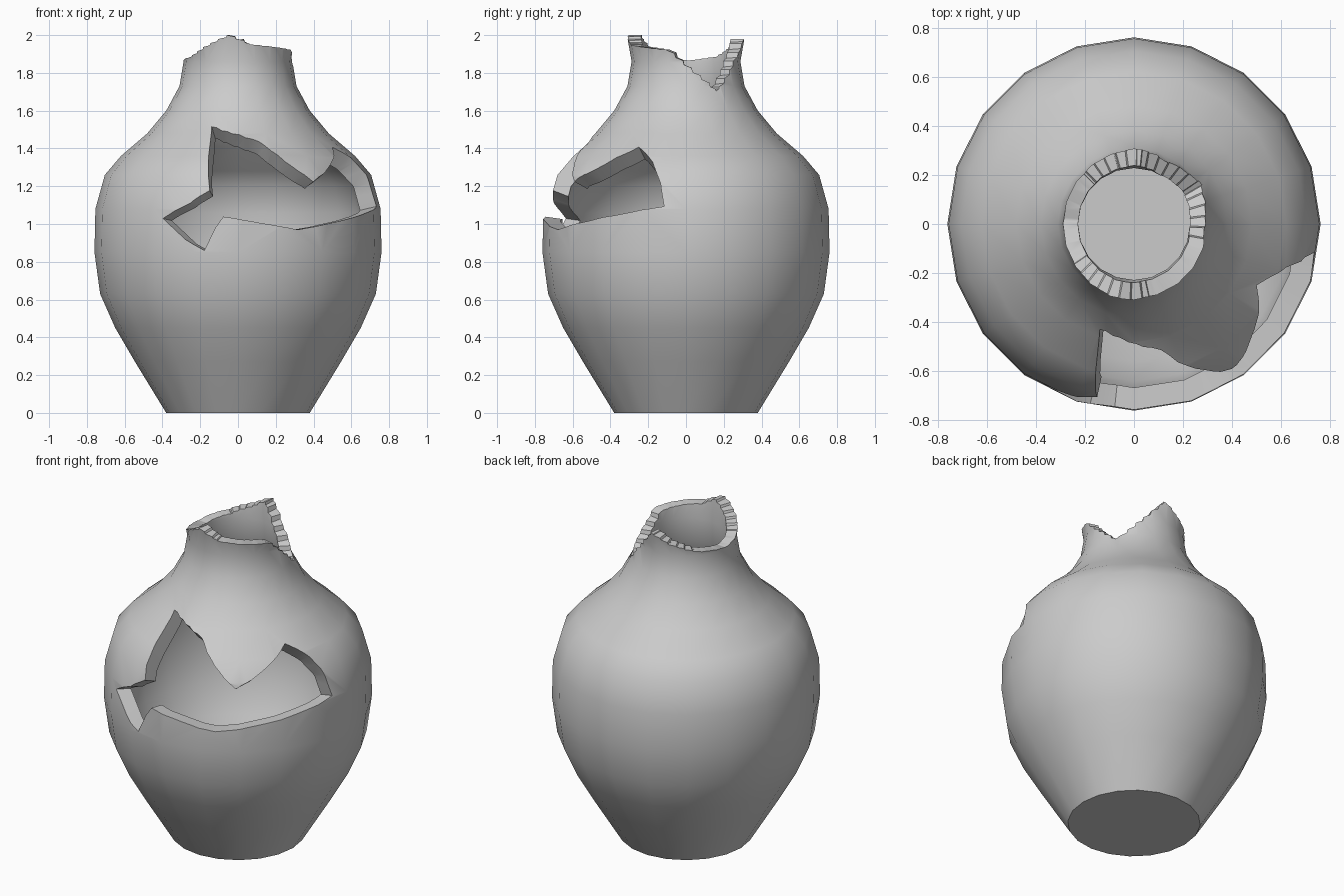
import bpy, bmesh
from math import sin, cos, radians, pi

if "Cube" in bpy.data.objects:
    bpy.data.objects.remove(bpy.data.objects["Cube"])

# Wall profiles as (radius, height)
OUTER = [(0.38, 0), (0.545, 0.27), (0.65, 0.45), (0.73, 0.63), (0.76, 0.85), (0.755, 1.08),
         (0.705, 1.26), (0.62, 1.36), (0.48, 1.48), (0.38, 1.6), (0.31, 1.73), (0.288, 1.86), (0.318, 2.03)]
INNER = [(0.244, 2.03), (0.228, 1.86), (0.24, 1.71), (0.31, 1.55), (0.42, 1.41), (0.56, 1.28),
         (0.63, 1.2), (0.665, 1.06), (0.67, 0.86), (0.64, 0.65), (0.56, 0.48), (0.455, 0.3), (0.33, 0.09)]


def lerp_table(table, t):
    for (a, b), (c, d) in zip(table, table[1:]):
        if a <= t <= c:
            return b + (d - b) * (t - a) / (c - a)
    return table[-1][1]


def polar(deg, r, z):
    # angle 0 faces front, positive turns to the right
    a = radians(deg)
    return (r * sin(a), -r * cos(a), z)


def finish(bm, name):
    bmesh.ops.triangulate(bm, faces=[f for f in bm.faces if len(f.verts) > 4])
    bmesh.ops.recalc_face_normals(bm, faces=bm.faces)
    me = bpy.data.meshes.new(name)
    bm.to_mesh(me)
    bm.free()
    ob = bpy.data.objects.new(name, me)
    bpy.context.collection.objects.link(ob)
    return ob


def bridge(bm, a, b):
    n = len(a)
    for i in range(n):
        j = (i + 1) % n
        q = (a[i], a[j], b[j], b[i])
        bm.faces.new(q[:3])
        bm.faces.new((q[0], q[2], q[3]))


# Hollow vase body, 20 sides
SIDES = 20
bm = bmesh.new()
rings = [[bm.verts.new(polar(360 * i / SIDES, r, z)) for i in range(SIDES)] for r, z in OUTER + INNER]
for a, b in zip(rings, rings[1:]):
    for i in range(SIDES):
        j = (i + 1) % SIDES
        bm.faces.new((a[i], a[j], b[j], b[i]))
bm.faces.new(rings[0])
bm.faces.new(rings[-1])
vase = finish(bm, "broken_vase")

# Cutter for the jagged hole: (angle, height) outline pushed along the wall normal
HOLE = [(-18, 1.515), (12, 1.44), (34, 1.225), (63.5, 1.41), (74, 1.33), (79, 1.22), (81, 1.095),
        (25, 0.97), (-6, 1.04), (-13.7, 0.86), (-32, 1.03), (-20, 1.11), (-12, 1.18)]
radius_at = [(z, r) for r, z in OUTER]
outline = []
for (a, z), (c, w) in zip(HOLE, HOLE[1:] + HOLE[:1]):
    steps = 4 if abs(c - a) > 20 else 1
    outline += [(a + (c - a) * k / steps, z + (w - z) * k / steps) for k in range(steps)]


def offset_ring(bm, d):
    ring = []
    for a, z in outline:
        tilt = radians(45) * min(1, max(0, (z - 0.95) / 0.5))
        ring.append(bm.verts.new(polar(a, lerp_table(radius_at, z) + d * cos(tilt), z + d * sin(tilt))))
    return ring


bm = bmesh.new()
deep, far = offset_ring(bm, -0.22), offset_ring(bm, 0.85)
bridge(bm, deep, far)
bm.faces.new(deep)
bm.faces.new(far)
hole_cutter = finish(bm, "hole_cutter")

# Cutter for the broken rim: (angle, height) of the remaining neck
RIM = [(-11, 2.0), (12, 1.95), (42, 1.935), (70, 1.92), (120, 1.705), (174, 1.98), (195, 1.93),
       (225, 1.885), (265, 1.865), (300, 1.885), (349, 2.0)]
angles = sorted({a for a, _ in RIM[:-1]} | set(range(-2, 345, 9)))
bm = bmesh.new()
inner = [bm.verts.new(polar(a, 0.06, lerp_table(RIM, a))) for a in angles]
outer = [bm.verts.new(polar(a, 0.6, lerp_table(RIM, a))) for a in angles]
top = [bm.verts.new(polar(a, 0.6, 2.4)) for a in angles]
bridge(bm, inner, outer)
bridge(bm, outer, top)
bm.faces.new(top)
hub = bm.verts.new((0, 0, 1.9))
for i in range(len(inner)):
    bm.faces.new((inner[i - 1], inner[i], hub))
rim_cutter = finish(bm, "rim_cutter")

# Break the vase
bpy.context.view_layer.objects.active = vase
vase.select_set(True)
for cutter in (hole_cutter, rim_cutter):
    mod = vase.modifiers.new(cutter.name, 'BOOLEAN')
    mod.operation = 'DIFFERENCE'
    mod.solver = 'EXACT'
    mod.object = cutter
    bpy.ops.object.modifier_apply(modifier=mod.name)
    bpy.data.objects.remove(cutter)
bpy.ops.object.shade_smooth_by_angle(angle=radians(35))
